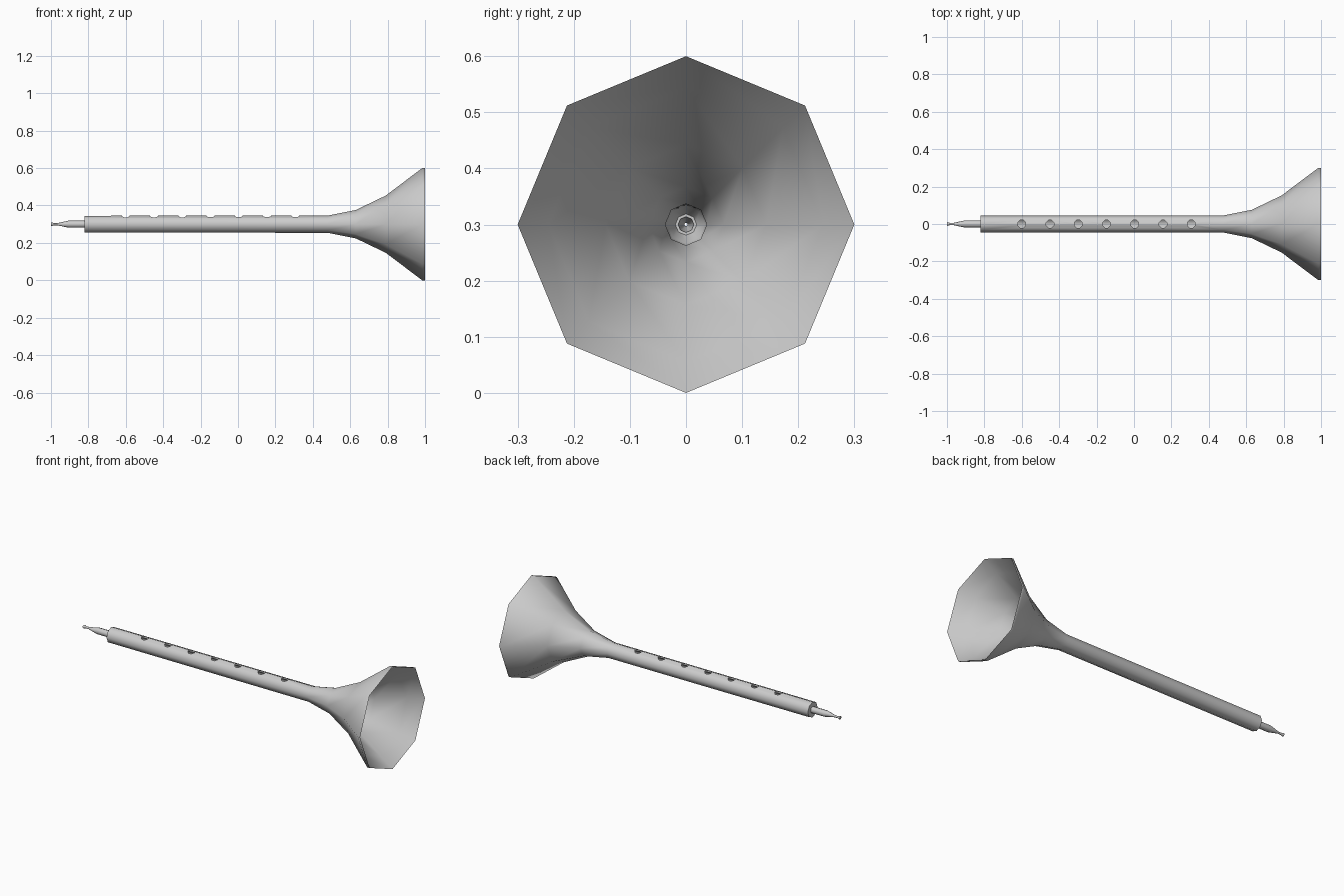
import bpy, bmesh, math
from mathutils import Matrix

AXIS_Z = 0.3
SIDES = 8

cube = bpy.data.objects.get("Cube")
if cube:
    bpy.data.objects.remove(cube, do_unlink=True)

metal = bpy.data.materials.new("plain_grey")
metal.use_nodes = True
grey = (0.6, 0.6, 0.6, 1)
metal.diffuse_color = grey
metal.node_tree.nodes["Principled BSDF"].inputs["Base Color"].default_value = grey


def add_object(name, bm):
    bmesh.ops.recalc_face_normals(bm, faces=bm.faces)
    mesh = bpy.data.meshes.new(name)
    bm.to_mesh(mesh)
    bm.free()
    mesh.materials.append(metal)
    ob = bpy.data.objects.new(name, mesh)
    bpy.context.collection.objects.link(ob)
    return ob


def lathe(name, profile):
    """Spin a closed (x, radius) outline round the long axis."""
    bm = bmesh.new()
    rings = []
    for x, r in profile:
        ring = []
        for i in range(SIDES):
            a = math.tau * i / SIDES
            ring.append(bm.verts.new((x, r * math.sin(a), AXIS_Z + r * math.cos(a))))
        rings.append(ring)
    for k, ring in enumerate(rings):
        after = rings[(k + 1) % len(rings)]
        for i in range(SIDES):
            j = (i + 1) % SIDES
            bm.faces.new((ring[i], ring[j], after[j], after[i]))
    return add_object(name, bm)


def smooth(ob):
    bpy.ops.object.select_all(action='DESELECT')
    ob.select_set(True)
    bpy.context.view_layer.objects.active = ob
    bpy.ops.object.shade_smooth_by_angle(angle=math.radians(60))


# Tube and flared bell: outside, rim, then back along the bore
body = lathe("tube_and_bell", [
    (-0.82, 0.016), (-0.82, 0.045), (0.48, 0.046), (0.63, 0.076),
    (0.79, 0.153), (0.985, 0.3), (1.0, 0.3),
    (0.92, 0.245), (0.785, 0.143), (0.625, 0.067), (0.48, 0.037),
    (-0.79, 0.034), (-0.81, 0.016)])

# Mouthpiece with a narrow air passage and a flared tip
mouthpiece = lathe("mouthpiece", [
    (-0.805, 0.019), (-0.905, 0.019), (-0.965, 0.006), (-0.985, 0.006),
    (-0.995, 0.01), (-1.0, 0.009), (-1.0, 0.003), (-0.91, 0.003),
    (-0.805, 0.014)])

# Row of finger holes cut through the top wall
bm = bmesh.new()
for n in range(7):
    bmesh.ops.create_cone(
        bm, cap_ends=True, segments=8, radius1=0.022, radius2=0.022, depth=0.06,
        matrix=Matrix.Translation((-0.6 + 0.151 * n, 0, AXIS_Z + 0.045))
        @ Matrix.Rotation(math.pi / 8, 4, 'Z'))
cutter = add_object("finger_hole_cutter", bm)
cutter.hide_render = True

cut = body.modifiers.new("finger_holes", 'BOOLEAN')
cut.operation = 'DIFFERENCE'
cut.solver = 'EXACT'
cut.object = cutter
bpy.context.view_layer.objects.active = body
bpy.ops.object.modifier_apply(modifier=cut.name)
bpy.data.objects.remove(cutter, do_unlink=True)

for part in (body, mouthpiece):
    smooth(part)
